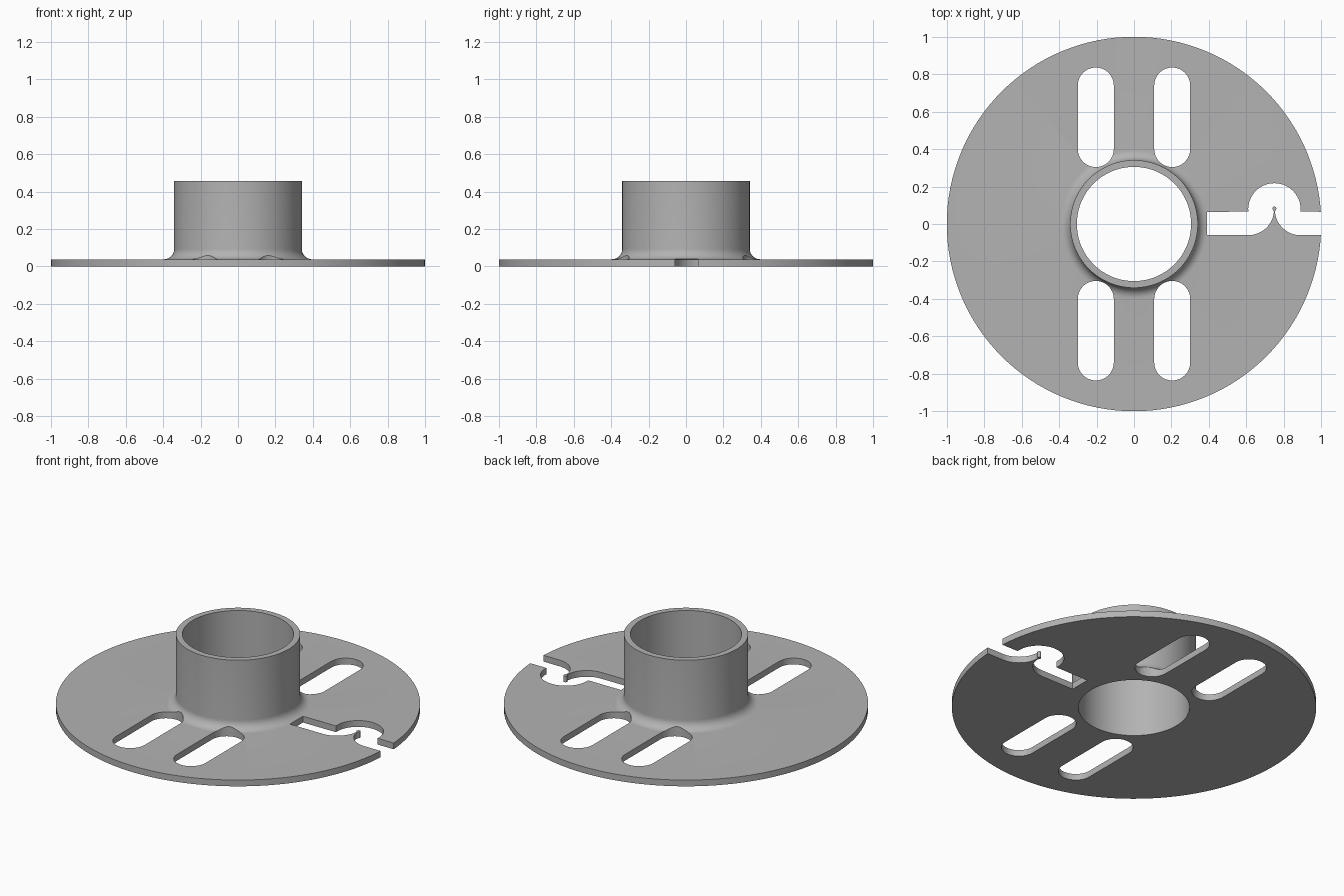
import bpy
import bmesh
from math import sin, cos, pi, radians
from mathutils import Vector

cube = bpy.data.objects.get("Cube")
if cube:
    bpy.data.objects.remove(cube, do_unlink=True)

SEGMENTS = 128
THICK, HEIGHT = 0.038, 0.457
BORE, TUBE, FILLET = 0.305, 0.341, 0.055

steel = bpy.data.materials.new("grey steel")
steel.use_nodes = True
steel.diffuse_color = (0.45, 0.45, 0.45, 1)
steel.node_tree.nodes["Principled BSDF"].inputs["Base Color"].default_value = (0.45, 0.45, 0.45, 1)


def arc(cx, cy, r, start, end, steps=16):
    """Points along an arc, angles in degrees."""
    angles = [radians(start + (end - start) * i / steps) for i in range(steps + 1)]
    return [(cx + r * cos(a), cy + r * sin(a)) for a in angles]


def finish(name, bm):
    bmesh.ops.recalc_face_normals(bm, faces=bm.faces)
    mesh = bpy.data.meshes.new(name)
    bm.to_mesh(mesh)
    bm.free()
    mesh.materials.append(steel)
    obj = bpy.data.objects.new(name, mesh)
    bpy.context.collection.objects.link(obj)
    return obj


def lathe(name, profile):
    """Revolve a closed (radius, z) outline about the z axis."""
    bm = bmesh.new()
    verts = [bm.verts.new((r, 0, z)) for r, z in profile]
    edges = [bm.edges.new((v, verts[i - 1])) for i, v in enumerate(verts)]
    bmesh.ops.spin(bm, geom=verts + edges, cent=(0, 0, 0), axis=(0, 0, 1),
                   angle=2 * pi, steps=SEGMENTS, use_merge=True)
    bmesh.ops.remove_doubles(bm, verts=bm.verts, dist=1e-5)
    return finish(name, bm)


def prism(name, outline):
    """Upright cutter with the given plan outline."""
    bm = bmesh.new()
    face = bm.faces.new([bm.verts.new((x, y, -0.1)) for x, y in outline])
    grown = bmesh.ops.extrude_face_region(bm, geom=[face])["geom"]
    bmesh.ops.translate(bm, vec=Vector((0, 0, 0.3)),
                        verts=[g for g in grown if isinstance(g, bmesh.types.BMVert)])
    obj = finish(name, bm)
    obj.hide_render = True
    return obj


# Disc and tube in one turned profile, joined by a fillet
fillet = arc(TUBE + FILLET, THICK + FILLET, FILLET, 270, 180, 10)
flange = lathe("flanged_tube", [(BORE, 0), (1, 0), (1, THICK)] + fillet
               + [(TUBE, HEIGHT), (BORE, HEIGHT)])

# Four rounded slots
cutters = []
for sx in (-1, 1):
    for sy in (-1, 1):
        low, high = sorted((sy * 0.4, sy * 0.74))
        cutters.append(prism("slot_cutter", arc(sx * 0.204, high, 0.096, 0, 180)
                             + arc(sx * 0.204, low, 0.096, 180, 360)))

# Side notch: straight channel, round bay above, pointed tongue below
notch = ([(0.39, 0.065), (0.39, -0.06)]
         + arc(0.61, 0.078, 0.128 + 0.01, 270, 360)[:-1]
         + arc(0.75, 0.082, 0.011, 180, 0, 8)
         + arc(0.89, 0.078, 0.128 + 0.01, 180, 270)[1:]
         + [(1.1, -0.06), (1.1, 0.065)]
         + arc(0.75, 0.078, 0.14, -5, 185, 28))
cutters.append(prism("notch_cutter", notch))

# Cut the openings, then drop the cutters
for cutter in cutters:
    mod = flange.modifiers.new("opening", 'BOOLEAN')
    mod.operation = 'DIFFERENCE'
    mod.solver = 'EXACT'
    mod.object = cutter
bpy.context.view_layer.objects.active = flange
flange.select_set(True)
for mod in list(flange.modifiers):
    bpy.ops.object.modifier_apply(modifier=mod.name)
for cutter in cutters:
    bpy.data.objects.remove(cutter, do_unlink=True)

for obj in bpy.context.selected_objects:
    obj.select_set(obj == flange)
bpy.ops.object.shade_smooth_by_angle(angle=radians(30))
